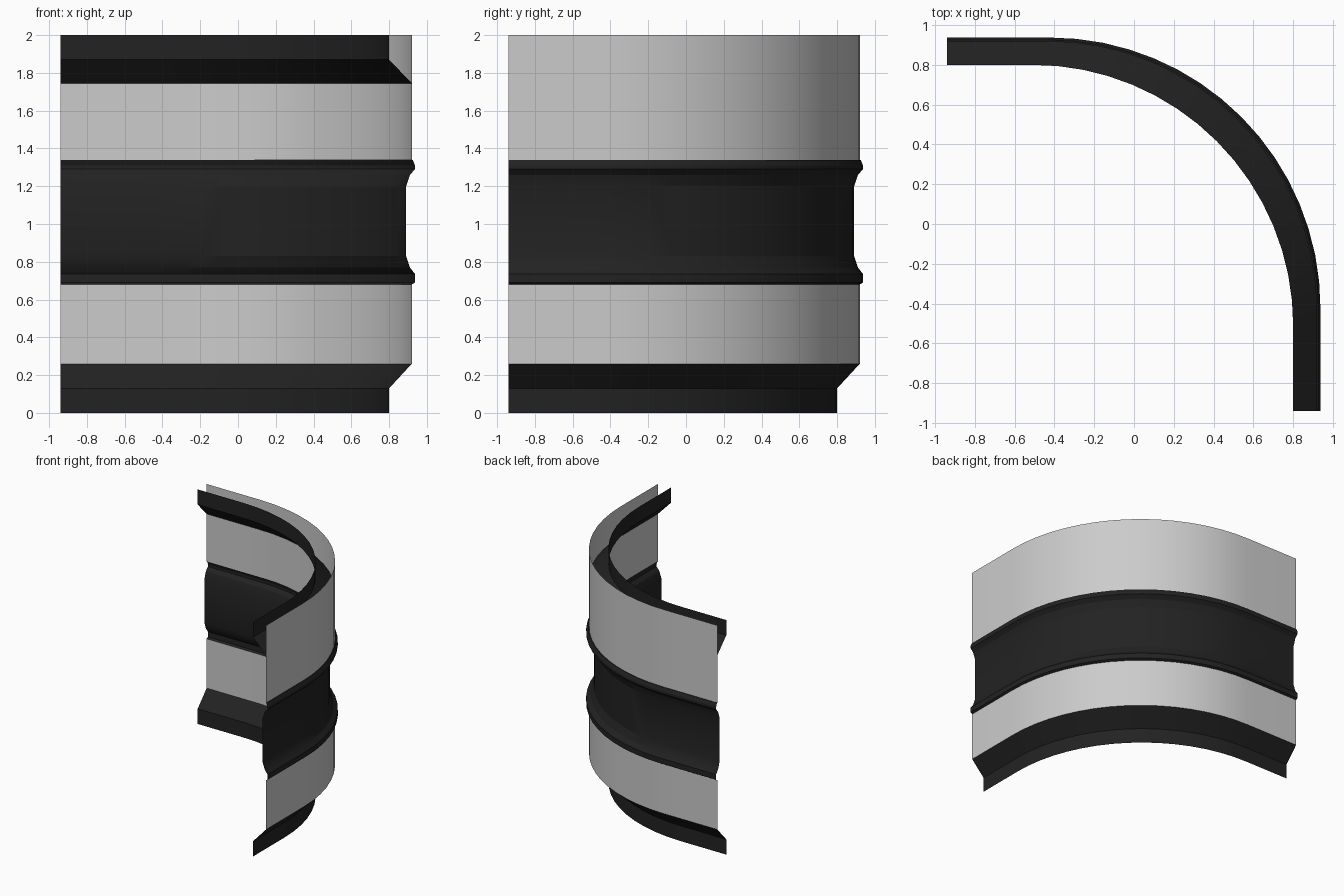
import bpy
import math

if "Cube" in bpy.data.objects:
    bpy.data.objects.remove(bpy.data.objects["Cube"])

END = 0.94    # extent of the straight ends
SEGS = 16     # facets around the corner

dark = bpy.data.materials.new("dark_trim")
dark.diffuse_color = (0.016, 0.016, 0.016, 1)
dark.use_nodes = True
dark.node_tree.nodes["Principled BSDF"].inputs["Base Color"].default_value = dark.diffuse_color


def path(d):
    """Plan curve: straight, rounded corner, straight, at distance d from the axes."""
    c = 0.42 + (0.94 - d) * 0.65
    r = d + c
    pts = [(-END, d)]
    for i in range(SEGS + 1):
        a = math.pi / 2 * (1 - i / SEGS)
        pts.append((-c + r * math.cos(a), -c + r * math.sin(a)))
    pts.append((d, -END))
    return pts


def sweep(name, profile, mat=None):
    """Sheet swept round the corner from (distance, height) profile points."""
    verts, faces = [], []
    for d, z in profile:
        verts += [(x, y, z) for x, y in path(d)]
    n = SEGS + 3
    for j in range(len(profile) - 1):
        for i in range(n - 1):
            a = j * n + i
            faces.append((a, a + n, a + n + 1, a + 1))
    me = bpy.data.meshes.new(name)
    me.from_pydata(verts, [], faces)
    ob = bpy.data.objects.new(name, me)
    bpy.context.collection.objects.link(ob)
    if mat:
        me.materials.append(mat)
    bpy.ops.object.select_all(action='DESELECT')
    bpy.context.view_layer.objects.active = ob
    ob.select_set(True)
    bpy.ops.object.shade_smooth_by_angle(angle=math.radians(20))
    return ob


# Stepped-in foot
sweep("bottom_lip", [(0.80, 0), (0.80, 0.13), (0.92, 0.26)], dark)

# Plain walls
sweep("lower_wall", [(0.92, 0.26), (0.92, 0.68)])
sweep("upper_wall", [(0.92, 1.34), (0.92, 2.0)])

# Recessed window band between two ridges
ridge = [(0.92, 0.68), (0.937, 0.69), (0.937, 0.735), (0.91, 0.77), (0.89, 0.83)]
top_ridge = [(0.89, 1.20), (0.91, 1.26), (0.937, 1.29), (0.937, 1.31), (0.925, 1.34), (0.92, 1.34)]
sweep("middle_band", ridge + top_ridge, dark)

# Inner lip rising behind the upper wall
sweep("top_lip", [(0.92, 1.745), (0.80, 1.87), (0.80, 2.0)], dark)
